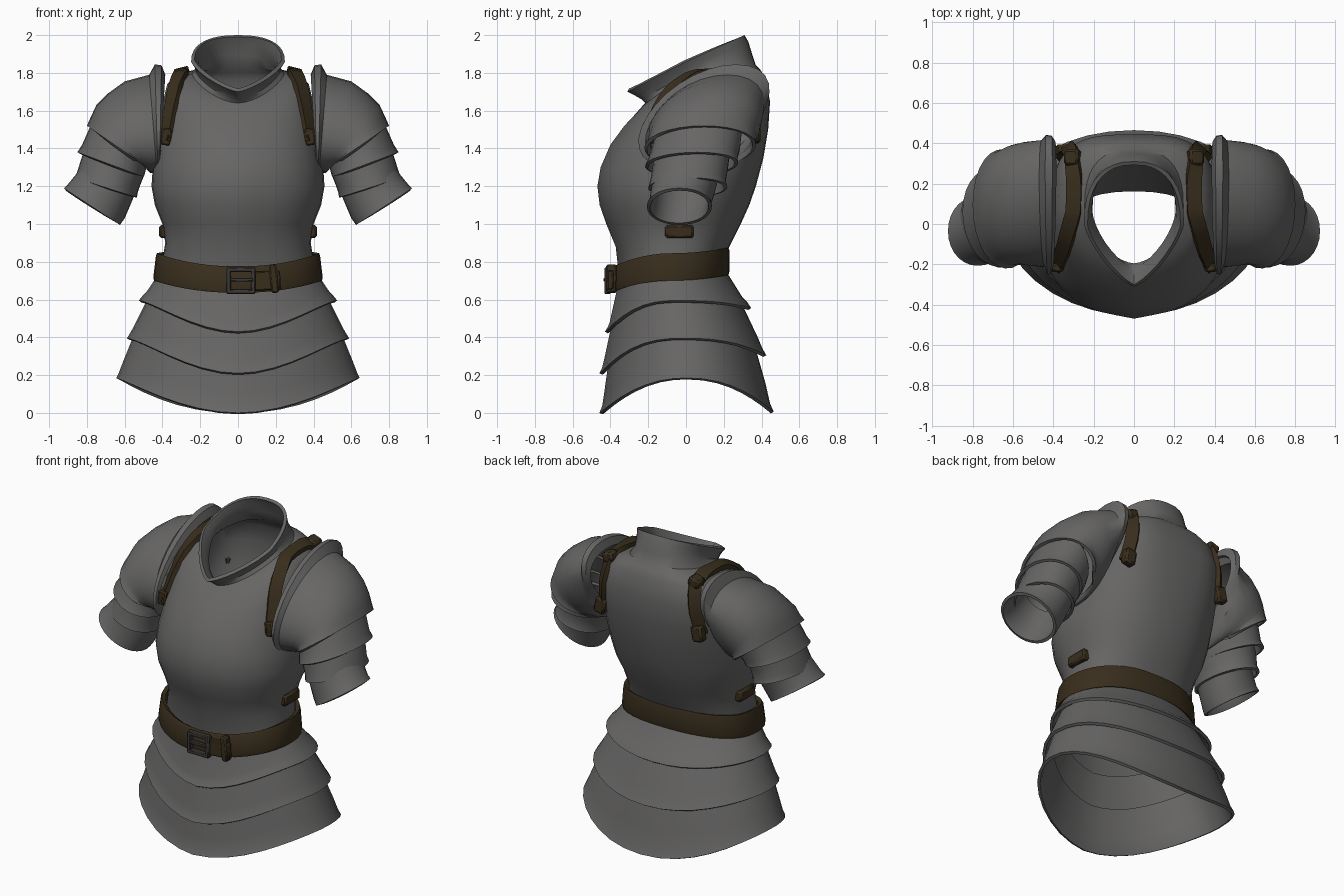
import bpy, bmesh, math
from mathutils import Vector
from mathutils.bvhtree import BVHTree

if "Cube" in bpy.data.objects:
    bpy.data.objects.remove(bpy.data.objects["Cube"])


def material(name, r, g, b):
    m = bpy.data.materials.new(name)
    m.diffuse_color = (r, g, b, 1)
    m.use_nodes = True
    m.node_tree.nodes["Principled BSDF"].inputs["Base Color"].default_value = m.diffuse_color
    return m


STEEL = material("steel", 0.135, 0.132, 0.13)
LEATHER = material("brown leather", 0.04, 0.027, 0.012)
BUCKLE = material("dark iron", 0.045, 0.041, 0.037)


def add_object(name, bm, mat, thick=0, mirror=False):
    bmesh.ops.recalc_face_normals(bm, faces=bm.faces)
    me = bpy.data.meshes.new(name)
    bm.to_mesh(me)
    bm.free()
    me.materials.append(mat)
    ob = bpy.data.objects.new(name, me)
    bpy.context.collection.objects.link(ob)
    if thick:
        s = ob.modifiers.new("thickness", 'SOLIDIFY')
        s.thickness, s.offset = thick, -1
    if mirror:
        ob.modifiers.new("mirror", 'MIRROR')
    return ob


def loft(rings, caps=False):
    """Skin a list of closed point rings."""
    bm = bmesh.new()
    rows = [[bm.verts.new(p) for p in r] for r in rings]
    n = len(rows[0])
    for a, b in zip(rows, rows[1:]):
        for i in range(n):
            j = (i + 1) % n
            bm.faces.new((a[i], a[j], b[j], b[i]))
    if caps:
        bm.faces.new(rows[0])
        bm.faces.new(rows[-1])
    return bm


def spow(v, e):
    return math.copysign(abs(v) ** e, v)


def body_ring(w, yf, yb, zf, zs, zb, nf=2.15, nb=2.3, p=2.0, ridge=0.0, n=36):
    """Body cross-section: half width, front/back y, front/side/back z."""
    yc, h = (yf + yb) / 2, (yb - yf) / 2
    pts = []
    for i in range(n):
        a = 2 * math.pi * i / n
        e = 2 / (nf if math.cos(a) > 0 else nb)
        t = -spow(math.cos(a), e)
        z = zs + ((zf if t < 0 else zb) - zs) * abs(t) ** p
        pts.append((w * spow(math.sin(a), e), yc + h * t - (ridge if i == 0 else 0), z))
    return pts


def arm_ring(ox, oz, ix, iz, yc, h, shear=0.0, n=28):
    """Arm cross-section from its outer and inner points in front view."""
    pts = []
    for i in range(n):
        a = 2 * math.pi * i / n
        c, s = spow(math.cos(a), 0.97), spow(math.sin(a), 0.97)
        pts.append(((ox + ix) / 2 + c * (ox - ix) / 2, yc + h * s + shear * c,
                    (oz + iz) / 2 + c * (oz - iz) / 2))
    return pts


def box(name, size, loc, mat, rot=0.0, mirror=False):
    bm = bmesh.new()
    bmesh.ops.create_cube(bm, size=1)
    for v in bm.verts:
        v.co = Vector(v.co[i] * size[i] for i in range(3))
    bmesh.ops.bevel(bm, geom=bm.edges[:], offset=min(size) * 0.2, segments=1, affect='EDGES')
    for v in bm.verts:
        x, z = v.co.x, v.co.z
        v.co.x = x * math.cos(rot) - z * math.sin(rot)
        v.co.z = x * math.sin(rot) + z * math.cos(rot)
        v.co += Vector(loc)
    return add_object(name, bm, mat, mirror=mirror)


# Breastplate, backplate and tilted collar as one shell
torso_rings = [
    (.41, -.34, .18, .68, .75, .78, 2.2, 2.3, 2, .01),
    (.385, -.36, .24, .88, .90, .90, 2.2, 2.3, 2, .012),
    (.40, -.41, .29, 1.0, 1.0, 1.0, 2.2, 2.3, 2, .012),
    (.44, -.445, .335, 1.1, 1.1, 1.1, 2.2, 2.3, 2, .012),
    (.458, -.457, .37, 1.2, 1.2, 1.2, 2.2, 2.3, 2, .012),
    (.45, -.44, .41, 1.3, 1.32, 1.35, 2.2, 2.5, 2, .012),
    (.43, -.39, .435, 1.42, 1.47, 1.5, 2.2, 2.9, 2, .01),
    (.405, -.32, .445, 1.52, 1.62, 1.65, 2.2, 3.2, 2, .006),
    (.375, -.27, .42, 1.58, 1.74, 1.77, 2.1, 3.2, 1.7),
    (.31, -.235, .395, 1.62, 1.795, 1.815, 1.9, 3.0, 1.5),
    (.245, -.215, .37, 1.64, 1.795, 1.84, 1.7, 2.6, 1.3),
    (.225, -.235, .35, 1.66, 1.81, 1.90, 1.5, 2.4, 1.1),
    (.23, -.27, .33, 1.68, 1.835, 1.965, 1.4, 2.4, 1),
    (.248, -.31, .31, 1.70, 1.86, 2.0, 1.35, 2.4, 1),
]
bm = loft([body_ring(*r) for r in torso_rings])
bmesh.ops.recalc_face_normals(bm, faces=bm.faces)
surface = BVHTree.FromBMesh(bm)
add_object("breastplate_and_collar", bm, STEEL, 0.02)

# Skirt plates, each flaring to a pointed, lipped lower edge
skirt = [
    [(.41, -.36, .20, .66, .75, .77), (.485, -.40, .30, .48, .64, .61),
     (.505, -.41, .325, .455, .62, .585), (.525, -.425, .345, .43, .595, .555)],
    [(.475, -.385, .29, .49, .61, .59), (.55, -.43, .38, .28, .46, .40),
     (.57, -.44, .405, .24, .425, .34), (.588, -.455, .425, .21, .395, .305)],
    [(.54, -.405, .36, .28, .44, .37), (.605, -.43, .42, .10, .28, .16),
     (.63, -.44, .445, .035, .215, .05), (.645, -.455, .465, .0, .185, .005)],
]
for k, (tier, p) in enumerate(zip(skirt, (2.6, 2.6, 2.2))):
    add_object(f"skirt_plate_{k + 1}", loft([body_ring(*r, 1.9, 2.1, p, .004) for r in tier]), STEEL, 0.018)

# Shoulder guard with raised rim, then overlapping arm plates
arm_plates = {
    "shoulder_guard": [
        (.385, 1.79, .41, 1.36, .095, .27, .16), (.405, 1.84, .415, 1.32, .095, .295, .17),
        (.44, 1.845, .425, 1.30, .095, .30, .17), (.47, 1.79, .43, 1.28, .10, .29, .12),
        (.60, 1.755, .45, 1.27, .10, .295, .08), (.69, 1.69, .465, 1.27, .095, .29, .06),
        (.75, 1.63, .475, 1.28, .085, .285, .04), (.78, 1.565, .48, 1.29, .08, .285, .03),
        (.80, 1.52, .48, 1.30, .075, .295, .02)],
    "upper_arm_plate": [
        (.745, 1.58, .48, 1.31, .06, .23, .04), (.79, 1.50, .49, 1.28, .05, .235, .03),
        (.825, 1.42, .495, 1.26, .035, .235, .03), (.85, 1.38, .50, 1.25, .03, .245, .03)],
    "middle_arm_plate": [
        (.785, 1.45, .50, 1.25, .03, .20, .02), (.825, 1.36, .52, 1.2, .02, .2, .02),
        (.85, 1.28, .53, 1.17, .01, .20, .01), (.862, 1.245, .535, 1.14, .01, .21, .01)],
    "arm_cuff": [
        (.79, 1.36, .52, 1.22, .01, .175, .01), (.86, 1.26, .57, 1.1, -.015, .17, 0),
        (.905, 1.205, .60, 1.03, -.03, .165, 0), (.922, 1.19, .625, .995, -.035, .172, 0)],
}
for name, rings in arm_plates.items():
    add_object(name, loft([arm_ring(*r) for r in rings]), STEEL, 0.018, True)

# Belt, lower at the front
add_object("belt", loft([body_ring(*r, 2.1, 2.3) for r in (
    (.445, -.40, .225, .635, .70, .73), (.448, -.405, .23, .65, .72, .75),
    (.435, -.395, .23, .76, .83, .86), (.43, -.385, .225, .775, .845, .875))]), LEATHER, 0.025)

# Buckle frame, tongue, tail and keeper loop
for s in (-1, 1):
    box("buckle_side", (.024, .035, .14), (.015 + s * .065, -.415, .70), BUCKLE)
    box("buckle_bar", (.15, .035, .024), (.015, -.415, .70 + s * .058), BUCKLE)
box("buckle_tongue", (.12, .025, .018), (.02, -.425, .705), BUCKLE)
box("belt_tail", (.15, .03, .10), (.15, -.40, .70), LEATHER, .05)
box("belt_keeper", (.04, .055, .15), (.19, -.395, .71), LEATHER, .1)


# Shoulder straps laid on the torso surface
def project(p):
    start = Vector((p.x, 0.1, 1.4))
    hit = surface.ray_cast(start, p - start)
    return hit[0], hit[1] * (1 if hit[1].dot(p - start) > 0 else -1)


def strap(name, path, width, thick):
    pts = [Vector(p) for p in path]
    fine = [a.lerp(b, i / 3) for a, b in zip(pts, pts[1:]) for i in range(3)] + [pts[-1]]
    hits = [project(p) for p in fine]
    last = len(hits) - 1
    rings = []
    for i, (co, no) in enumerate(hits):
        lo, hi = max(i - 1, 0), min(i + 1, last)
        no = (hits[lo][1] + no + hits[hi][1]).normalized()
        side = (hits[hi][0] - hits[lo][0]).cross(no).normalized() * width / 2
        rings.append([co - side - no * .008, co + side - no * .008,
                      co + side + no * thick, co - side + no * thick])
    add_object(name, loft(rings, True), LEATHER, mirror=True)
    return hits[0][0], hits[-1][0]


front_end, back_end = strap(
    "shoulder_strap", [(.38, -.28, 1.44), (.36, -.20, 1.58), (.33, -.06, 1.70), (.30, .06, 1.79),
                       (.295, .25, 1.83), (.30, .36, 1.80), (.325, .42, 1.65), (.345, .43, 1.5)], .075, .024)
top = project(Vector((.305, .34, 1.81)))[0]
box("strap_top_buckle", (.075, .08, .06), top + Vector((0, .012, .018)), LEATHER, -.3, True)
box("strap_back_end", (.075, .06, .10), back_end + Vector((0, .03, .01)), LEATHER, .2, True)
box("strap_front_end", (.055, .04, .09), front_end + Vector((0, -.012, .03)), LEATHER, .1, True)

# Side fastenings above the belt
box("side_fastening", (.055, .15, .07), (.39, -.035, .96), LEATHER, 0, True)

# Bake modifiers and smooth
for ob in bpy.context.collection.objects:
    ob.select_set(True)
    bpy.context.view_layer.objects.active = ob
bpy.ops.object.convert(target='MESH')
bpy.ops.object.shade_smooth_by_angle(angle=math.radians(38))
